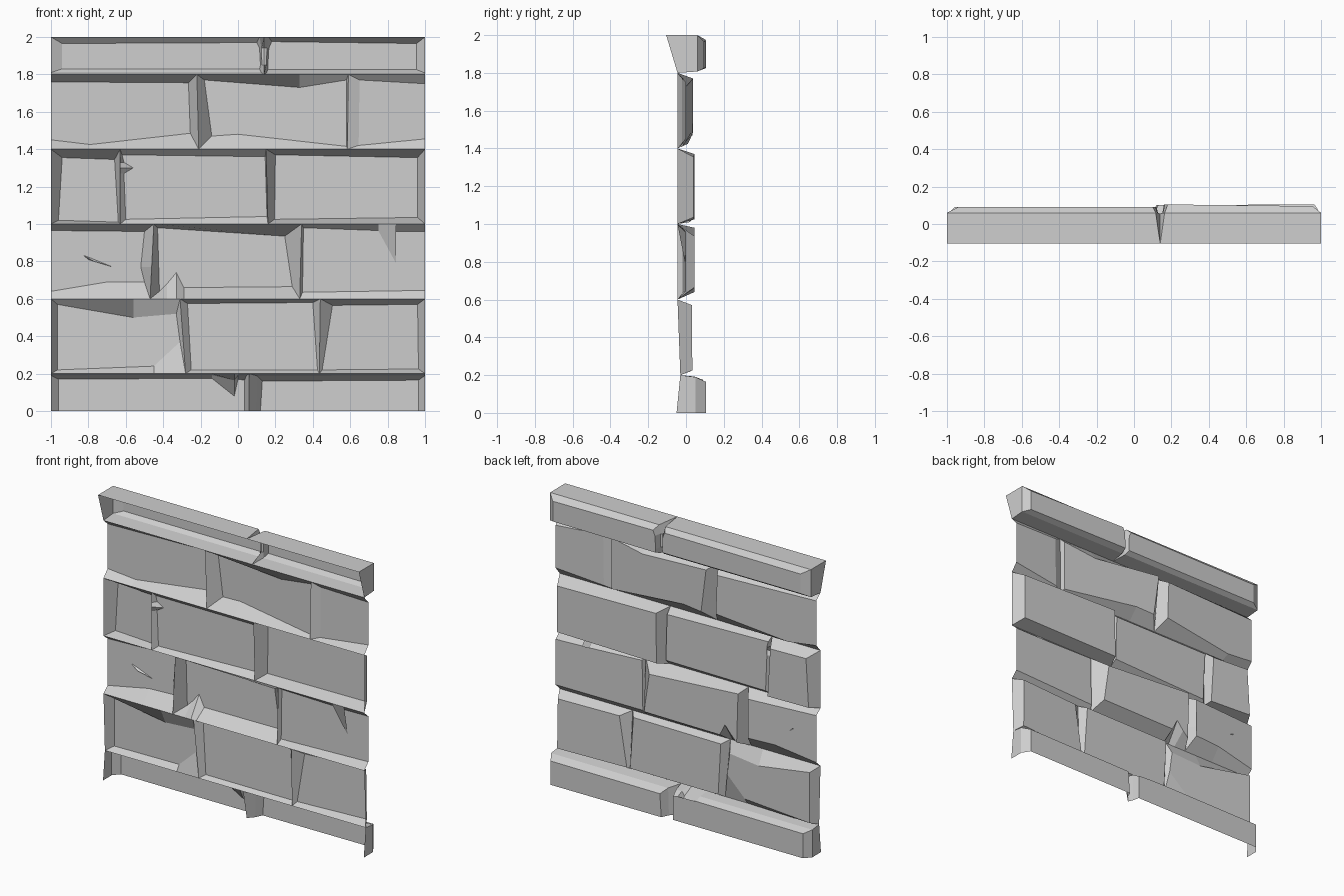
import bpy
import bmesh

cube = bpy.data.objects.get("Cube")
if cube:
    bpy.data.objects.remove(cube, do_unlink=True)

GREY = (0.62, 0.62, 0.62, 1)
stone = bpy.data.materials.new("grey_stone")
stone.use_nodes = True
stone.diffuse_color = GREY
stone.node_tree.nodes["Principled BSDF"].inputs["Base Color"].default_value = GREY


def finish(name, bm):
    """Turn a bmesh into a flat shaded stone object."""
    mesh = bpy.data.meshes.new(name)
    bm.to_mesh(mesh)
    bm.free()
    mesh.materials.append(stone)
    obj = bpy.data.objects.new(name, mesh)
    bpy.context.collection.objects.link(obj)


def joint_depth(x, z):
    """Depth of the mortar line; coping and base have shallow splits."""
    if z == 2:
        return -0.105
    if 1.8 < z < 2 and abs(x) < 1:
        return 0.055
    if z == 0:
        return -0.05 if abs(x) == 1 else 0.01
    return -0.03 if z == 0.2 else -0.045


def on_border(a, b):
    """True when an outline edge lies on an open end of the wall."""
    return (a[0] == b[0] and abs(a[0]) == 1) or a[1] == b[1] == 0


def brick(name, left, right, z0, z1, bottom, top, depth,
          left_chip=(), right_chip=(), mid_y=None):
    """Open shell: mortar outline, optional shoulder, raised face.
    left/right are joint x positions at (bottom, top); bottom and top list
    face points from left to right, chips list points on the side edges;
    depth gives the face y at its left and right end."""
    def side(xs, z):
        return xs[0] + (xs[1] - xs[0]) * (z - z0) / (z1 - z0)

    def edge(points, z):
        return [(left[z == z1], z)] + [(p[0], z) for p in points[1:-1]] + [(right[z == z1], z)]

    def face_y(x):
        return depth[0] + (depth[1] - depth[0]) * (x - left[0]) / (right[0] - left[0])

    inner = list(bottom) + list(right_chip) + list(top)[::-1] + list(left_chip)
    outer = (edge(bottom, z0) + [(side(right, p[1]), p[1]) for p in right_chip]
             + edge(top, z1)[::-1] + [(side(left, p[1]), p[1]) for p in left_chip])

    bm = bmesh.new()
    rings = [[bm.verts.new((x, joint_depth(x, z), z)) for x, z in outer]]
    if mid_y is not None:
        shoulder = []
        for (ox, oz), (ix, iz) in zip(outer, inner):
            x = ox if abs(ox) == 1 else ox + (ix - ox) * 0.6
            z = oz if oz in (0, 2) else oz + (iz - oz) * 0.3
            shoulder.append(bm.verts.new((x, mid_y, z)))
        rings.append(shoulder)
    rings.append([bm.verts.new((x, face_y(x), z)) for x, z in inner])

    n = len(inner)
    for near, far in zip(rings, rings[1:]):
        for i in range(n):
            j = (i + 1) % n
            if on_border(outer[i], outer[j]) and on_border(inner[i], inner[j]):
                continue
            bm.faces.new((near[j], near[i], far[i], far[j]))
    bm.faces.new(rings[-1][::-1])
    bmesh.ops.triangulate(bm, faces=[f for f in bm.faces if len(f.verts) > 4])
    finish(name, bm)


END_L, END_R = (-1, -1), (1, 1)

# Base course, open underneath
j = (.06, .06)
brick("base_left", END_L, j, 0, .2, [(-.96, 0), (.035, 0)],
      [(-.96, .17), (-.14, .175), (-.02, .08), (0, .17), (.035, .165)], (.09, .09), mid_y=.045)
brick("base_right", j, END_R, 0, .2, [(.12, 0), (.965, 0)],
      [(.13, .16), (.965, .165)], (.1, .105), mid_y=.05)

# Second course
j, k = (-.28, -.31), (.435, .44)
brick("second_left", END_L, j, .2, .6, [(-.965, .22), (-.45, .24), (-.31, .37)],
      [(-.965, .57), (-.56, .5), (-.33, .52)], (.025, -.01))
brick("second_middle", j, k, .2, .6, [(-.25, .22), (.425, .22)],
      [(-.27, .575), (.4, .58)], (.005, .005))
brick("second_right", k, END_R, .2, .6, [(.45, .22), (.965, .225)],
      [(.505, .565), (.96, .57)], (.005, .035))

# Third course, the most damaged
j, k = (-.47, -.45), (.33, .34)
brick("third_left", END_L, j, .6, 1, [(-1, .64), (-.7, .69), (-.5, .69)],
      [(-1, .965), (-.5, .96)], (0, .04), right_chip=[(-.52, .77)])
brick("third_middle", j, k, .6, 1,
      [(-.42, .64), (-.38, .68), (-.33, .74), (-.29, .66), (.29, .665)],
      [(-.43, .98), (.25, .935)], (.045, .045))
brick("third_right", k, END_R, .6, 1, [(.345, .635), (1, .645)],
      [(.35, .98), (.75, .965), (.845, .79), (.8, .96), (1, .96)], (-.02, 0))

# Fourth course
j, k = (-.63, -.63), (.16, .15)
brick("fourth_left", END_L, j, 1, 1.4, [(-.96, 1.02), (-.64, 1.01)],
      [(-.94, 1.355), (-.66, 1.345)], (.03, .02))
brick("fourth_middle", j, k, 1, 1.4, [(-.6, 1.025), (.155, 1.04)],
      [(-.62, 1.37), (.145, 1.36)], (-.015, 0),
      left_chip=[(-.61, 1.33), (-.56, 1.3), (-.61, 1.27)])
brick("fourth_right", k, END_R, 1, 1.4, [(.195, 1.025), (.96, 1.035)],
      [(.2, 1.37), (.96, 1.355)], (.045, .04))

# Fifth course
j, k = (-.21, -.22), (.585, .59)
brick("fifth_left", END_L, j, 1.4, 1.8, [(-1, 1.45), (-.79, 1.425), (-.255, 1.485)],
      [(-1, 1.76), (-.265, 1.755)], (0, .04))
brick("fifth_middle", j, k, 1.4, 1.8, [(-.14, 1.47), (0, 1.48), (.58, 1.415)],
      [(-.18, 1.77), (.33, 1.73), (.58, 1.77)], (.04, -.015))
brick("fifth_right", k, END_R, 1.4, 1.8, [(.645, 1.42), (1, 1.455)],
      [(.65, 1.77), (1, 1.75)], (-.025, 0))

# Coping course with a split in the middle
j = (.14, .14)
brick("coping_left", END_L, j, 1.8, 2, [(-.94, 1.83), (.115, 1.83)],
      [(-.94, 1.965), (.1, 1.97)], (.09, .09), mid_y=.06,
      right_chip=[(.12, 1.85), (.115, 1.94)])
brick("coping_right", j, END_R, 1.8, 2, [(.16, 1.825), (.955, 1.825)],
      [(.18, 1.975), (.955, 1.965)], (.105, .095), mid_y=.06,
      left_chip=[(.165, 1.94), (.16, 1.85)])

# Short gash in the third course
bm = bmesh.new()
rim = [bm.verts.new((x, .016, z)) for x, z in [(-.84, .84), (-.72, .79), (-.67, .77), (-.8, .81)]]
tip = bm.verts.new((-.77, 0, .8))
for a, b in zip(rim, rim[1:] + rim[:1]):
    bm.faces.new((a, b, tip))
finish("gash", bm)
